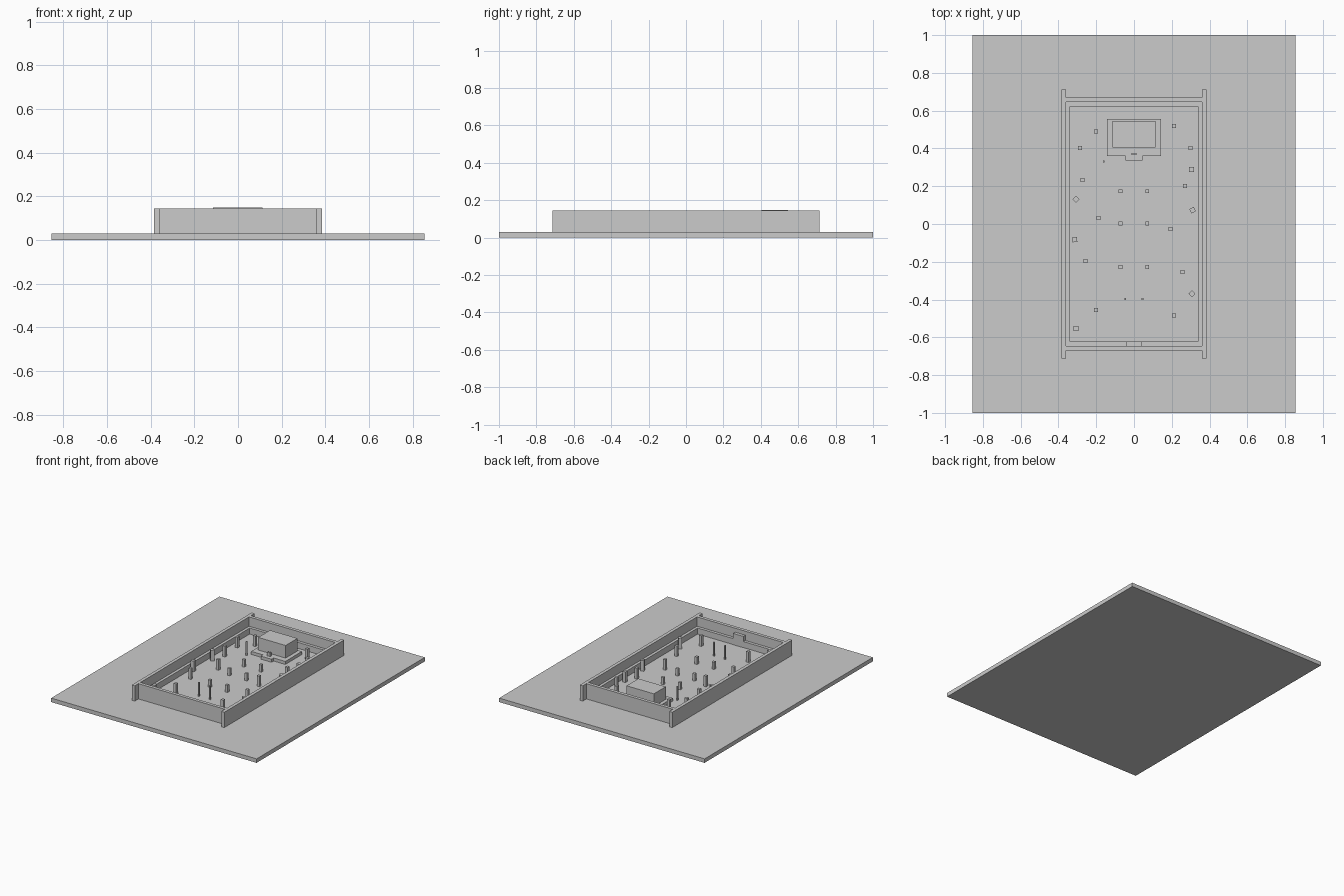
import bpy, bmesh
from math import radians
from mathutils import Matrix

if "Cube" in bpy.data.objects:
    bpy.data.objects.remove(bpy.data.objects["Cube"])


def box(name, x0, x1, y0, y1, z0, z1, turn=0):
    """Axis-aligned box, optionally turned about its own vertical axis."""
    bm = bmesh.new()
    bmesh.ops.create_cube(bm, size=1)
    bmesh.ops.scale(bm, vec=(x1 - x0, y1 - y0, z1 - z0), verts=bm.verts)
    bmesh.ops.rotate(bm, matrix=Matrix.Rotation(radians(turn), 3, 'Z'), verts=bm.verts)
    me = bpy.data.meshes.new(name)
    bm.to_mesh(me)
    bm.free()
    ob = bpy.data.objects.new(name, me)
    ob.location = ((x0 + x1) / 2, (y0 + y1) / 2, (z0 + z1) / 2)
    bpy.context.collection.objects.link(ob)
    return ob


def post(name, x, y, size, height, turn=0):
    h = size / 2
    box(name, x - h, x + h, y - h, y + h, G, G + height, turn)


G = 0.03  # top of the ground slab

# Ground slab
box("ground_slab", -0.855, 0.855, -1, 1, 0, G)

# Perimeter walls: long sides run past the end walls
TOP = 0.145
for s, side in ((-1, "left"), (1, "right")):
    a, b = sorted((s * 0.36, s * 0.385))
    box(side + "_wall", a, b, -0.713, 0.713, G, TOP)
    a, b = sorted((s * 0.339, s * 0.36))
    box(side + "_ledge", a, b, -0.645, 0.645, G, 0.075)
for s, end in ((-1, "front"), (1, "back")):
    a, b = sorted((s * 0.645, s * 0.67))
    box(end + "_wall", -0.36, 0.36, a, b, G, TOP)
    a, b = sorted((s * 0.623, s * 0.645))
    box(end + "_ledge", -0.339, 0.339, a, b, G, 0.075)

# Raised panel in the middle of the front wall
box("front_panel", -0.042, 0.042, -0.645, -0.621, G, 0.115)

# Main block on its platform with entry step and small marker
box("platform", -0.142, 0.142, 0.36, 0.557, G, 0.053)
box("main_block", -0.115, 0.113, 0.405, 0.546, 0.053, 0.148)
box("entry_step", -0.045, 0.045, 0.335, 0.36, G, 0.053)
box("marker_block", -0.013, 0.013, 0.364, 0.377, 0.053, 0.08)

# Paired posts down the middle
for y in (0.173, 0.002, -0.228):
    for x in (-0.072, 0.07):
        post("aisle_post", x, y, 0.02, 0.055)

# Scattered posts
for x, y in ((-0.2, 0.489), (-0.287, 0.402), (-0.273, 0.232), (-0.187, 0.032),
             (-0.257, -0.197), (-0.2, -0.455), (0.213, 0.518), (0.298, 0.402),
             (0.271, 0.2), (0.193, -0.027), (0.256, -0.253), (0.213, -0.484)):
    post("yard_post", x, y, 0.021, 0.08)

# Wider posts beside the walls, some turned
for x, y, turn in ((-0.307, 0.132, 45), (-0.314, -0.083, 5), (-0.308, -0.553, 0),
                   (0.305, 0.289, 0), (0.31, 0.073, 25), (0.307, -0.369, 40)):
    post("side_post", x, y, 0.026, 0.08, turn)

# Thin poles
for x, y in ((-0.047, -0.397), (0.045, -0.397), (-0.16, 0.331)):
    post("thin_pole", x, y, 0.009, 0.105)
